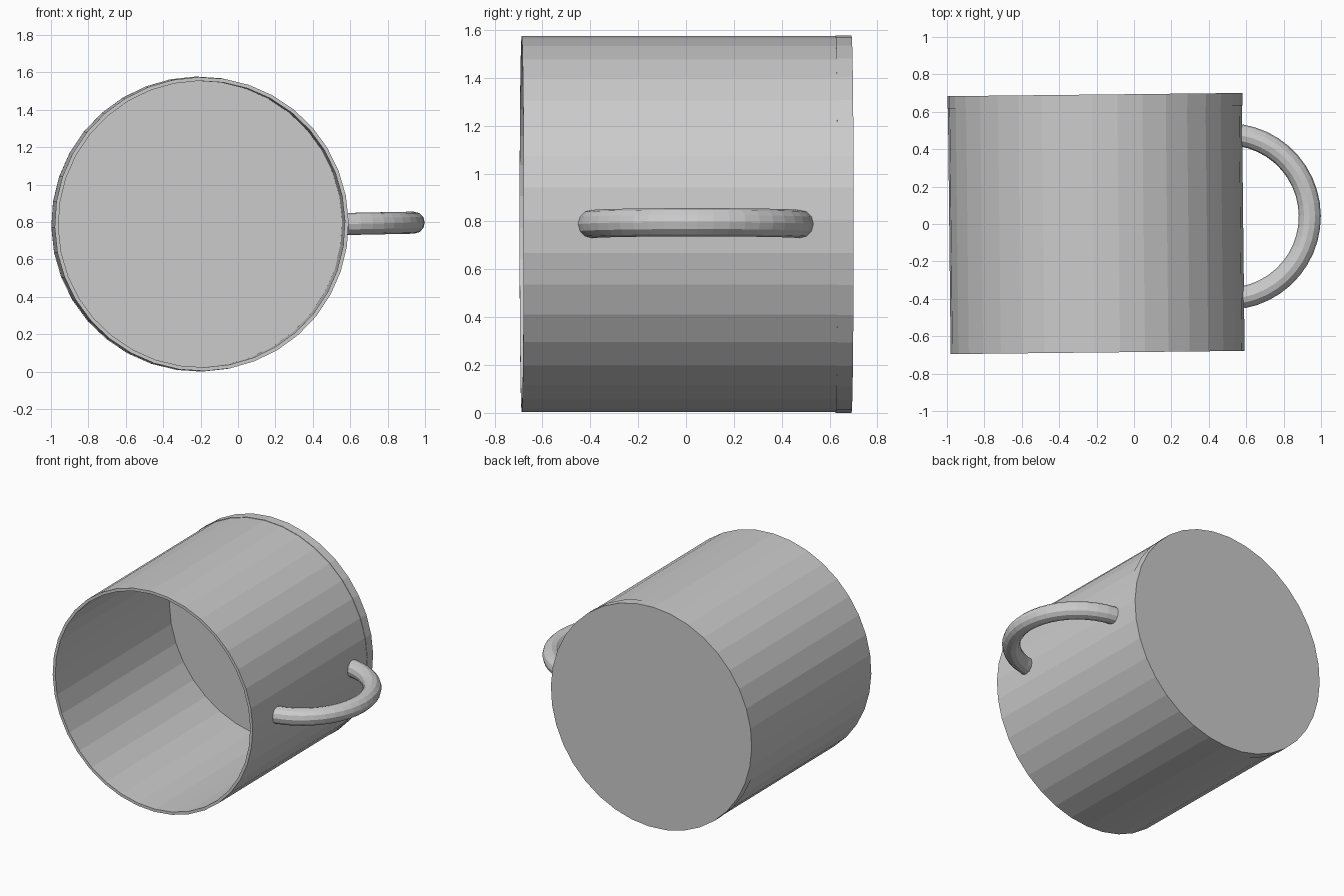
import bpy, bmesh
from math import cos, sin, tau, radians, acos

if "Cube" in bpy.data.objects:
    bpy.data.objects.remove(bpy.data.objects["Cube"])

grey = bpy.data.materials.new("light_grey")
grey.use_nodes = True
colour = (0.6, 0.6, 0.6, 1)
grey.diffuse_color = colour
grey.node_tree.nodes["Principled BSDF"].inputs["Base Color"].default_value = colour


def skin(name, rings, location, rotation, loop=False):
    """Join rings of points with quads, closing as a loop or with end caps."""
    bm = bmesh.new()
    rows = [[bm.verts.new(p) for p in ring] for ring in rings]
    pairs = list(zip(rows, rows[1:]))
    if loop:
        pairs.append((rows[-1], rows[0]))
    else:
        bm.faces.new(rows[0])
        bm.faces.new(rows[-1])
    for a, b in pairs:
        for i in range(len(a)):
            j = (i + 1) % len(a)
            bm.faces.new((a[i], a[j], b[j], b[i]))
    bmesh.ops.recalc_face_normals(bm, faces=bm.faces)
    mesh = bpy.data.meshes.new(name)
    bm.to_mesh(mesh)
    bm.free()
    mesh.materials.append(grey)
    obj = bpy.data.objects.new(name, mesh)
    obj.location, obj.rotation_euler = location, rotation
    bpy.context.collection.objects.link(obj)
    return obj


def circle(radius, y, sides=36):
    turn = radians(1.2)
    return [(radius * cos(turn + tau * i / sides), y,
             radius * sin(turn + tau * i / sides)) for i in range(sides)]


centre = (-0.202, 0, 0.789)
lean = (0, 0, 0.011)

# Thin cup wall, open towards the front
wall = [(0.786, -0.687), (0.786, 0.63), (0.766, 0.63), (0.766, -0.687)]
skin("cup_wall", [circle(r, y) for r, y in wall], centre, lean, loop=True)

# Thick disc closing the back of the cup
skin("cup_base", [circle(0.789, 0.625), circle(0.789, 0.692)], centre, lean)

# Curved handle ending just inside the cup wall
major, minor, steps, sides = 0.44, 0.059, 20, 12
reach = acos(0.075 / major)
rings = []
for s in range(steps + 1):
    a = -reach + 2 * reach * s / steps
    ring = []
    for k in range(sides):
        b = tau * k / sides
        r = major + minor * cos(b)
        ring.append((r * cos(a), r * sin(a), minor * sin(b)))
    rings.append(ring)
skin("handle", rings, (0.5, 0.04, 0.788), (0, -0.02, 0.011))
